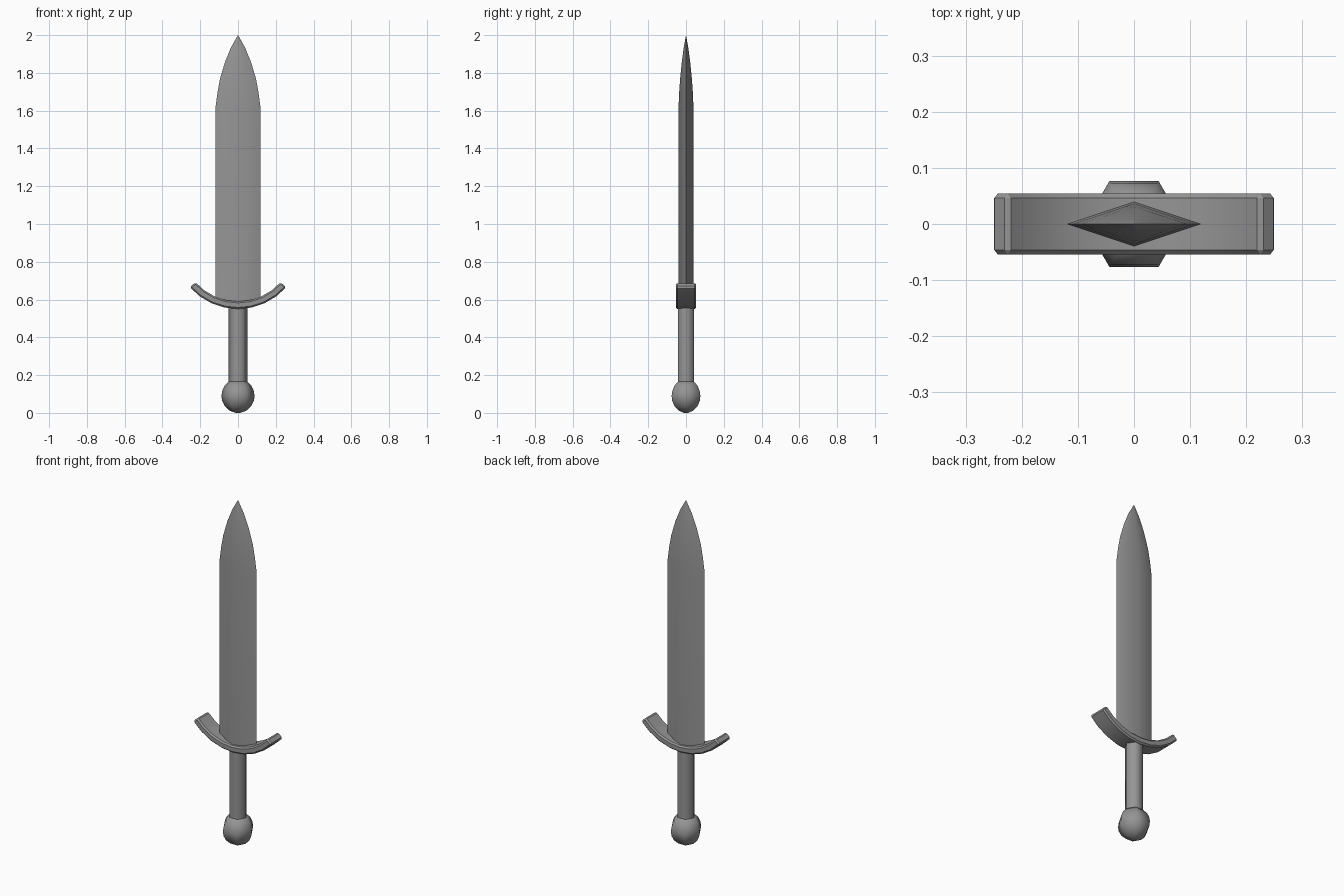
import bpy, bmesh, math

cube = bpy.data.objects.get("Cube")
if cube:
    bpy.data.objects.remove(cube)

steel = bpy.data.materials.new("grey_steel")
steel.use_nodes = True
GREY = (0.3, 0.3, 0.3, 1)
steel.diffuse_color = GREY
steel.node_tree.nodes["Principled BSDF"].inputs["Base Color"].default_value = GREY


def loft(name, rings, angle, bevel=0):
    """Skin a list of equal rings, cap both ends and shade smooth by angle."""
    bm = bmesh.new()
    loops = [[bm.verts.new(p) for p in ring] for ring in rings]
    n = len(loops[0])
    for a, b in zip(loops, loops[1:]):
        for i in range(n):
            j = (i + 1) % n
            bm.faces.new((a[i], a[j], b[j], b[i]))
    bm.faces.new(loops[0])
    bm.faces.new(loops[-1])
    bmesh.ops.remove_doubles(bm, verts=bm.verts, dist=0.0005)
    bmesh.ops.recalc_face_normals(bm, faces=bm.faces)
    if bevel:
        edges = [e for e in bm.edges if e.calc_face_angle() > math.radians(40)]
        bmesh.ops.bevel(bm, geom=edges, offset=bevel, segments=1, affect='EDGES')
    mesh = bpy.data.meshes.new(name)
    bm.to_mesh(mesh)
    bm.free()
    mesh.materials.append(steel)
    obj = bpy.data.objects.new(name, mesh)
    bpy.context.collection.objects.link(obj)
    bpy.ops.object.select_all(action='DESELECT')
    obj.select_set(True)
    bpy.context.view_layer.objects.active = obj
    bpy.ops.object.shade_smooth_by_angle(angle=math.radians(angle))
    return obj


def hexagon(r, z):
    return [(r * math.cos(k * math.pi / 3), r * math.sin(k * math.pi / 3), z)
            for k in range(6)]


def diamond(w, d, z):
    return [(w, 0, z), (0, d, z), (-w, 0, z), (0, -d, z)]


# Blade: diamond section curving in to a point
blade = [(0.12, 0.04, 0.585), (0.12, 0.04, 1.61), (0.108, 0.036, 1.70),
         (0.095, 0.031, 1.77), (0.068, 0.022, 1.86), (0.037, 0.012, 1.935),
         (0.0005, 0.0002, 2.0)]
loft("blade", [diamond(*p) for p in blade], 65)

# Guard: bevelled bar bent upward along an arc
CENTRE, OUTER, INNER, HALF, STEPS = 0.89, 0.34, 0.30, 0.054, 8
sections = []
for i in range(STEPS + 1):
    t = math.radians(48.6) * (2 * i / STEPS - 1)
    sections.append([(r * math.sin(t), y, CENTRE - r * math.cos(t))
                     for r, y in ((OUTER, -HALF), (OUTER, HALF),
                                  (INNER, HALF), (INNER, -HALF))])
loft("guard", sections, 30, 0.008)

# Grip: six-sided rod
loft("grip", [hexagon(0.05, z) for z in (0.14, 0.57)], 65)

# Pommel: six-sided rounded knob
pommel = [(0.012, 0.0), (0.045, 0.012), (0.07, 0.035), (0.084, 0.063),
          (0.088, 0.09), (0.083, 0.118), (0.072, 0.142), (0.05, 0.165)]
loft("pommel", [hexagon(r, z) for r, z in pommel], 65)
